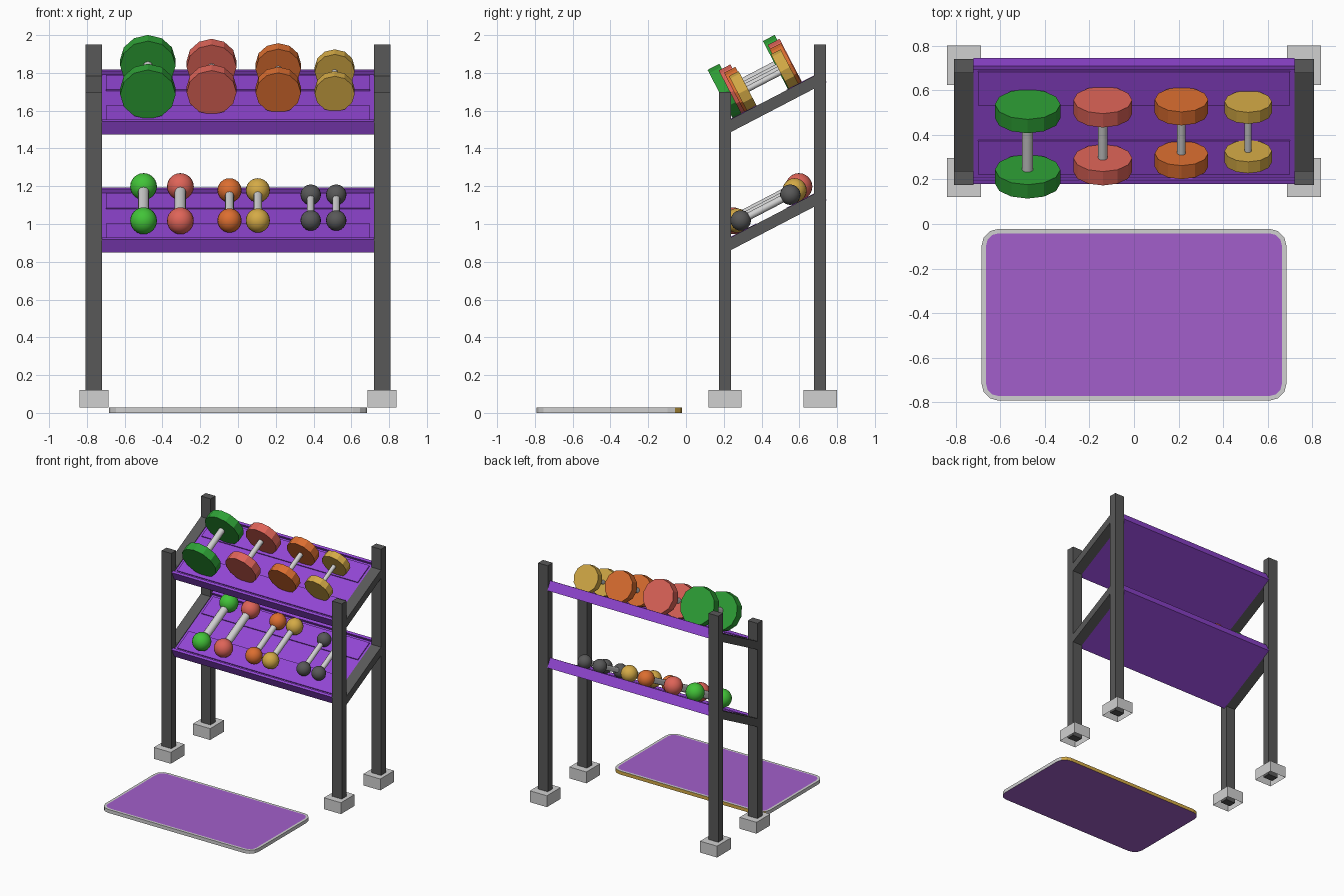
import bpy, bmesh, math
from mathutils import Vector, Matrix

if "Cube" in bpy.data.objects:
    bpy.data.objects.remove(bpy.data.objects["Cube"])

def mat(name, r, g, b):
    m = bpy.data.materials.new(name)
    lin = lambda c: ((c / 255 + 0.055) / 1.055) ** 2.4
    m.diffuse_color = (lin(r), lin(g), lin(b), 1)
    m.use_nodes = True
    m.node_tree.nodes["Principled BSDF"].inputs["Base Color"].default_value = m.diffuse_color
    return m

PURPLE = mat("shelf purple", 146, 70, 212)
VIOLET = mat("mat violet", 162, 95, 203)
DARK = mat("dark grey", 88, 88, 88)
LIGHT = mat("light grey", 208, 208, 208)
GREEN = mat("plate green", 46, 160, 54)
LIME = mat("ball green", 66, 195, 56)
RED = mat("red", 222, 100, 88)
ORANGE = mat("orange", 220, 110, 48)
YELLOW = mat("yellow", 212, 170, 70)

def finish(name, bm, *mats, smooth=None):
    bmesh.ops.recalc_face_normals(bm, faces=bm.faces)
    me = bpy.data.meshes.new(name)
    bm.to_mesh(me)
    bm.free()
    ob = bpy.data.objects.new(name, me)
    bpy.context.collection.objects.link(ob)
    for m in mats:
        me.materials.append(m)
    if smooth:
        bpy.context.view_layer.objects.active = ob
        ob.select_set(True)
        bpy.ops.object.shade_smooth_by_angle(angle=math.radians(smooth))
        ob.select_set(False)
    return ob

def extrude_x(name, pts, x0, x1, m):
    """Extrude a closed (y, z) profile along x."""
    bm = bmesh.new()
    f = bm.faces.new([bm.verts.new((x0, y, z)) for y, z in pts])
    r = bmesh.ops.extrude_face_region(bm, geom=[f])
    bmesh.ops.translate(bm, vec=(x1 - x0, 0, 0),
                        verts=[v for v in r["geom"] if isinstance(v, bmesh.types.BMVert)])
    return finish(name, bm, m)

def box(name, x, y, z, m):
    return extrude_x(name, [(y[0], z[0]), (y[1], z[0]), (y[1], z[1]), (y[0], z[1])], x[0], x[1], m)

# Shelf frame: u runs up the slope, n is the height above the shelf underside
TH = math.radians(27.5)
C, S = math.cos(TH), math.sin(TH)
Y0, LEN, THICK, FLOOR = 0.215, 0.597, 0.077, 0.055
AXIS = Vector((0, C, S))

def P(zb, u, n):
    return (Y0 + u * C - n * S, zb + u * S + n * C)

def on_shelf(zb, x, y, n):
    u = (y - Y0 + n * S) / C
    return Vector((x, *P(zb, u, n)))

def cylinder(name, a, b, r, sides, m, smooth=None):
    bm = bmesh.new()
    d = b - a
    # local x stays world x, local z follows the slope
    rot = Matrix.Rotation(-math.pi / 2 + TH, 4, 'X')
    bmesh.ops.create_cone(bm, cap_ends=True, segments=sides, radius1=r, radius2=r, depth=d.length,
                          matrix=Matrix.Translation((a + b) / 2) @ rot)
    return finish(name, bm, m, smooth=smooth)

# Posts, feet and sloping side beams
for side, sx in (("left", -1), ("right", 1)):
    px = sorted((sx * 0.72, sx * 0.807))
    fx = sorted((sx * 0.686, sx * 0.838))
    for pos, py, top, fy in (("front", (0.175, 0.238), 1.70, (0.12, 0.295)),
                             ("back", (0.677, 0.74), 1.95, (0.623, 0.80))):
        box(f"{side}_{pos}_post", px, py, (0.04, top), DARK)
        foot = box(f"{side}_{pos}_foot", fx, fy, (0.028, 0.12), LIGHT)
        # feet are caps, open underneath
        bm = bmesh.new()
        bm.from_mesh(foot.data)
        bmesh.ops.delete(bm, geom=[f for f in bm.faces if f.normal.z < -0.9], context='FACES')
        bm.to_mesh(foot.data)
        bm.free()
    for level, zb in (("lower", 0.85), ("upper", 1.475)):
        ya, yb = 0.22, 0.70
        za, zc = (zb + (y - Y0) * S / C for y in (ya, yb))
        extrude_x(f"{side}_{level}_beam", [(ya, za), (yb, zc), (yb, zc + 0.068), (ya, za + 0.068)],
                  *px, DARK)

# Sloping shelves with front and back lips and two resting strips
for level, zb in (("lower", 0.85), ("upper", 1.475)):
    prof = [(0, 0), (LEN, 0), (LEN, THICK), (LEN - 0.02, THICK), (LEN - 0.02, FLOOR),
            (0.02, FLOOR), (0.02, THICK), (0, THICK)]
    extrude_x(f"{level}_shelf", [P(zb, u, n) for u, n in prof], -0.72, 0.72, PURPLE)
    for pos, u0, u1 in (("front", 0.04, 0.21), ("back", 0.39, 0.56)):
        extrude_x(f"{level}_{pos}_strip",
                  [P(zb, u, n) for u, n in ((u0, 0.05), (u1, 0.05), (u1, 0.063), (u0, 0.063))],
                  -0.70, 0.70, PURPLE)

# Disc dumbbells: x, radius, thickness, front y, back y, handle radius
for name, m, x, r, t, ya, yb, hr in (("green", GREEN, -0.477, 0.147, 0.07, 0.213, 0.506, 0.025),
                                     ("red", RED, -0.14, 0.132, 0.07, 0.265, 0.525, 0.021),
                                     ("orange", ORANGE, 0.213, 0.12, 0.068, 0.287, 0.528, 0.019),
                                     ("yellow", YELLOW, 0.512, 0.106, 0.058, 0.302, 0.524, 0.016)):
    a, b = (on_shelf(1.475, x, y, 0.055 + r) for y in (ya, yb))
    for pos, c in (("front", a), ("back", b)):
        cylinder(f"{name}_disc_{pos}", c - AXIS * t / 2, c + AXIS * t / 2, r, 12, m)
    cylinder(f"{name}_disc_handle", a, b, hr, 12, LIGHT, 40)

# Ball dumbbells: x, radius, front y, back y, handle radius
for name, m, x, r, ya, yb, hr in (("green", LIME, -0.50, 0.071, 0.25, 0.598, 0.03),
                                  ("red", RED, -0.305, 0.071, 0.25, 0.598, 0.03),
                                  ("orange", ORANGE, -0.045, 0.064, 0.268, 0.575, 0.023),
                                  ("yellow", YELLOW, 0.105, 0.064, 0.268, 0.575, 0.023),
                                  ("grey", DARK, 0.385, 0.054, 0.29, 0.552, 0.02),
                                  ("small_grey", DARK, 0.52, 0.054, 0.29, 0.552, 0.02)):
    a, b = (on_shelf(0.85, x, y, 0.061 + r) for y in (ya, yb))
    for pos, c in (("front", a), ("back", b)):
        bm = bmesh.new()
        bmesh.ops.create_uvsphere(bm, u_segments=20, v_segments=12, radius=r,
                                  matrix=Matrix.Translation(c))
        finish(f"{name}_ball_{pos}", bm, m, smooth=60)
    cylinder(f"{name}_ball_handle", a, b, hr, 12, LIGHT, 40)

# Exercise mat: rounded slab, pale border, yellow back edge
bm = bmesh.new()
hx, hy, cr, cy = 0.684, 0.385, 0.075, -0.407
ring = []
for k, (sx, sy) in enumerate(((1, 1), (-1, 1), (-1, -1), (1, -1))):
    for i in range(4):
        a = math.pi / 2 * (k + i / 3)
        ring.append(bm.verts.new((sx * (hx - cr) + cr * math.cos(a),
                                  cy + sy * (hy - cr) + cr * math.sin(a), 0)))
base = bm.faces.new(ring)
r = bmesh.ops.extrude_face_region(bm, geom=[base])
bmesh.ops.translate(bm, vec=(0, 0, 0.028),
                    verts=[v for v in r["geom"] if isinstance(v, bmesh.types.BMVert)])
bmesh.ops.recalc_face_normals(bm, faces=bm.faces)
top = max(bm.faces, key=lambda f: f.calc_center_median().z)
border = bmesh.ops.inset_region(bm, faces=[top], thickness=0.02)["faces"]
for f in bm.faces:
    if f in border:
        f.material_index = 1
    elif abs(f.normal.z) < 0.5:
        f.material_index = 2 if f.normal.y > 0.6 else 1
finish("exercise_mat", bm, VIOLET, LIGHT, YELLOW)
